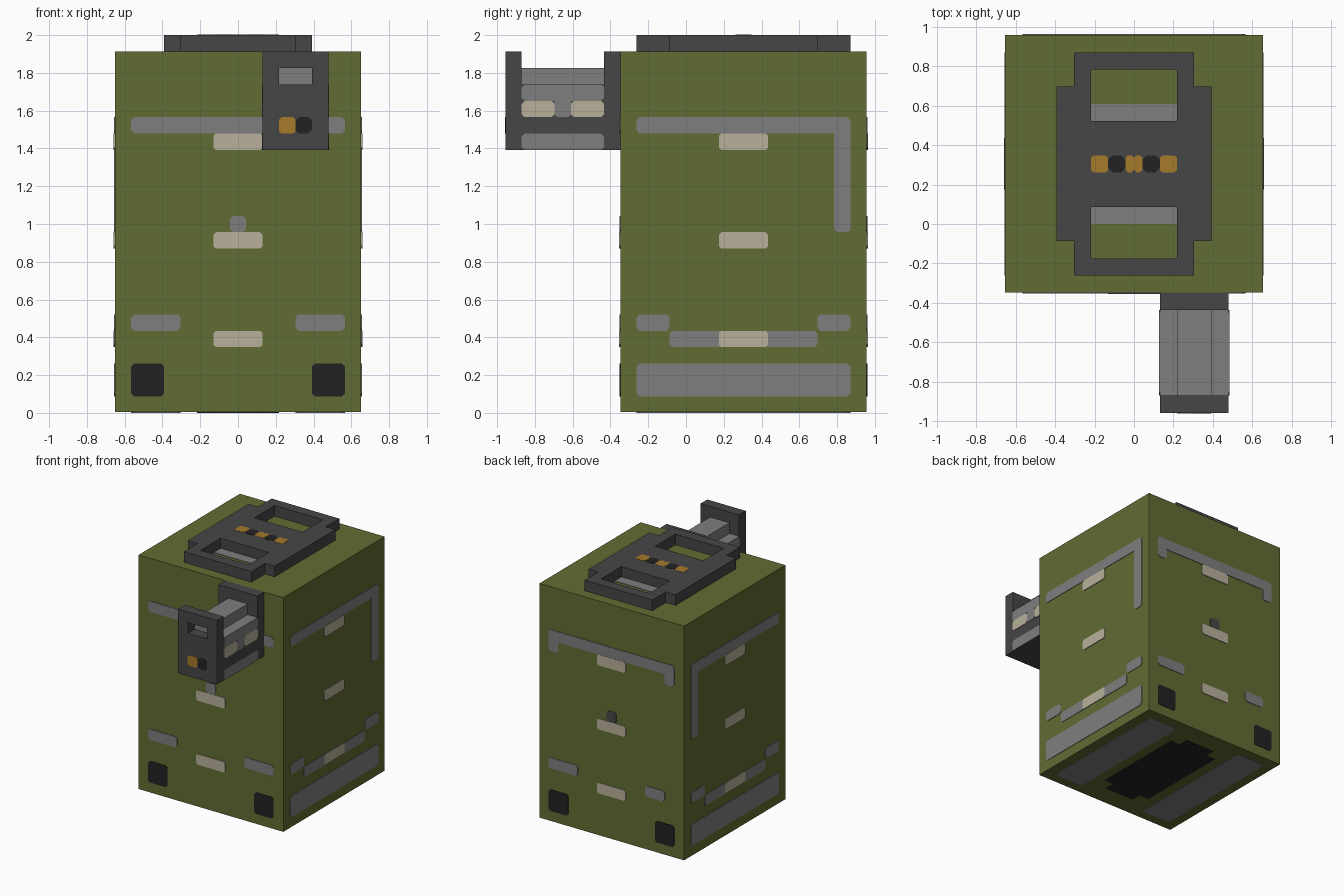
import bpy, bmesh
from mathutils import Vector, Matrix

cube = bpy.data.objects.get("Cube")
if cube:
    bpy.data.objects.remove(cube, do_unlink=True)

U = 2 / 23      # one grid unit; the model is 23 units tall
THIN = 0.05     # thickness of painted plates, in units


def material(name, r, g, b):
    m = bpy.data.materials.new(name)
    m.use_nodes = True
    m.diffuse_color = (r, g, b, 1)
    m.node_tree.nodes["Principled BSDF"].inputs["Base Color"].default_value = (r, g, b, 1)
    return m


OLIVE = material("olive", 0.12, 0.15, 0.033)
DARK = material("dark_grey", 0.061, 0.061, 0.061)
GREY = material("mid_grey", 0.209, 0.209, 0.209)
TAN = material("tan", 0.479, 0.434, 0.328)
ORANGE = material("orange", 0.381, 0.195, 0.025)
BLACK = material("black", 0.016, 0.016, 0.016)

X, Y, Z = Vector((1, 0, 0)), Vector((0, 1, 0)), Vector((0, 0, 1))


def frame(origin, u, v):
    """Matrix taking (u, v, outward) units on a face to world space."""
    m = Matrix((u, v, u.cross(v))).transposed().to_4x4()
    return Matrix.Scale(U, 4) @ Matrix.Translation(origin) @ m


def add_prism(bm, loops, depth):
    """Extrude an outline, with any holes, from the face outwards."""
    edges = []
    for loop in loops:
        vs = [bm.verts.new((u, v, 0)) for u, v in loop]
        edges += [bm.edges.new((a, b)) for a, b in zip(vs, vs[1:] + vs[:1])]
    faces = [f for f in bmesh.ops.triangle_fill(bm, edges=edges, use_beauty=True)["geom"]
             if isinstance(f, bmesh.types.BMFace)]
    ext = bmesh.ops.extrude_face_region(bm, geom=faces, use_keep_orig=True)["geom"]
    for v in ext:
        if isinstance(v, bmesh.types.BMVert):
            v.co.z += depth


def finish(name, bm, mats, matrix):
    bmesh.ops.recalc_face_normals(bm, faces=bm.faces)
    bm.transform(matrix)
    me = bpy.data.meshes.new(name)
    bm.to_mesh(me)
    bm.free()
    for m in mats:
        me.materials.append(m)
    ob = bpy.data.objects.new(name, me)
    bpy.context.collection.objects.link(ob)
    return ob


def prism(name, mat, fr, shapes, depth):
    bm = bmesh.new()
    for loops in shapes:
        add_prism(bm, loops, depth)
    return finish(name, bm, [mat], fr)


def rect(u0, u1, v0, v1):
    return [(u0, v0), (u1, v0), (u1, v1), (u0, v1)]


def chamfered(u0, u1, v0, v1, c=0.18):
    return [(u0 + c, v0), (u1 - c, v0), (u1, v0 + c), (u1, v1 - c),
            (u1 - c, v1), (u0 + c, v1), (u0, v1 - c), (u0, v0 + c)]


def stepped(w, h, step, cv=0):
    """Rectangle of half sizes w, h with square notched corners."""
    a, b = w - step[0], h - step[1]
    q = [(a, -h), (a, -b), (w, -b), (w, b), (a, b), (a, h)]
    return [(u, v + cv) for u, v in q + [(-u, -v) for u, v in q]]


def patches(name, mat, fr, rects, c=0.18, depth=THIN):
    return prism(name, mat, fr, [[chamfered(*r, c)] for r in rects], depth)


def box(name, mats, x, y, z):
    bm = bmesh.new()
    add_prism(bm, [rect(*x, *y)], z[1] - z[0])
    return finish(name, bm, mats, frame(Vector((0, 0, z[0])), X, Y))


# Main body
box("body", [OLIVE], (-7.5, 7.5), (-4, 11), (THIN, 22))

FRONT = frame(Vector((0, -4, 0)), X, Z)
BACK = frame(Vector((0, 11, 0)), -X, Z)
RIGHT = frame(Vector((7.5, 3.5, 0)), Y, Z)
LEFT = frame(Vector((-7.5, 3.5, 0)), -Y, Z)
BOTTOM = frame(Vector((0, 3.5, THIN)), -X, Y)
ROOF = frame(Vector((0, 3.5, 22)), X, Y)

# Tan labels on all four sides, black corner feet on front and back
for side, fr in (("front", FRONT), ("back", BACK), ("plus_x", RIGHT), ("minus_x", LEFT)):
    patches(side + "_tan_labels", TAN, fr,
            [(-1.5, 1.5, z, z + 1) for z in (4, 10, 16)], 0.15, THIN * 1.4)
for side, fr in (("front", FRONT), ("back", BACK)):
    patches(side + "_corner_pads", BLACK, fr, [(-6.5, -4.5, 1, 3), (4.5, 6.5, 1, 3)])

# Grey markings on the front and back
BAND = (-6.5, 6.5, 17, 18)
patches("front_grey_marks", GREY, FRONT,
        [BAND, (-6.5, -3.5, 5, 6), (3.5, 6.5, 5, 6), (-0.5, 0.5, 11, 12)])
patches("back_grey_marks", GREY, BACK,
        [BAND, (-6.5, -5.5, 16, 18), (5.5, 6.5, 16, 18), (-6.5, -3.5, 5, 6), (3.5, 5.5, 5, 6)])
patches("back_dark_mark", DARK, BACK, [(-0.5, 0.5, 11, 12)])

# Grey markings on the sides, with the upright stripe towards the rear
for side, fr, s in (("plus_x", RIGHT, 1), ("minus_x", LEFT, -1)):
    patches(side + "_grey_marks", GREY, fr,
            [BAND, (6 * s - 0.5, 6 * s + 0.5, 11, 18), (-6.5, 6.5, 1, 3),
             (-6.5, -4.5, 5, 6), (4.5, 6.5, 5, 6), (-4.5, 4.5, 4, 5)])

# Underside
patches("bottom_runners", GREY, BOTTOM, [(-6.5, -3.5, -6.5, 6.5), (3.5, 6.5, -6.5, 6.5)])
prism("bottom_pad", BLACK, BOTTOM, [[stepped(2.5, 5.5, (1, 1))]], THIN)

# Roof hatch with two openings, grey strips inside, and a row of lights
prism("roof_hatch", DARK, ROOF,
      [[stepped(4.5, 6.5, (1, 2)), rect(-2.5, 2.5, -5.5, -2.5), rect(-2.5, 2.5, 2.5, 5.5)]], 1)
prism("hatch_strips", GREY, ROOF,
      [[rect(-2.5, 2.5, -3.5, -2.5)], [rect(-2.5, 2.5, 2.5, 3.5)]], THIN)
HATCH_TOP = frame(Vector((0, 3.5, 23 - THIN / 2)), X, Y)
patches("hatch_orange_lights", ORANGE, HATCH_TOP,
        [(-2.5, -1.5, -0.5, 0.5), (-0.5, 0, -0.5, 0.5), (0, 0.5, -0.5, 0.5), (1.5, 2.5, -0.5, 0.5)],
        0.15, THIN)
patches("hatch_black_lights", BLACK, HATCH_TOP,
        [(-1.5, -0.5, -0.5, 0.5), (0.5, 1.5, -0.5, 0.5)], 0.25, THIN)

# Protruding device: mounting plate, lower block with grey top, upper rail
SPAN = (1.5, 5.5)
box("mount_plate", [DARK], SPAN, (-5, -4), (16, 22))
block = box("device_block", [DARK, GREY], SPAN, (-10, -5), (16, 20))
for p in block.data.polygons:
    p.material_index = 1 if p.normal.z > 0.5 else 0
box("device_rail", [GREY], (2.5, 4.5), (-10, -5), (20, 21))

# End plate with a window and two indicator lights
END = frame(Vector((3.5, -10, 0)), X, Z)
prism("end_plate", DARK, END, [[rect(-2, 2, 16, 22), rect(-1, 1, 20, 21)]], 1)
END_FACE = frame(Vector((3.5, -11 + THIN / 2, 0)), X, Z)
patches("end_orange_light", ORANGE, END_FACE, [(-1, 0, 17, 18)], 0.15)
patches("end_black_light", BLACK, END_FACE, [(0, 1, 17, 18)], 0.22)

# Painted flanks of the device
for side, x, u in (("plus_x", 5.5, Y), ("minus_x", 1.5, -Y)):
    fr = frame(Vector((x, -7.5, 0)), u, Z)
    patches("device_grey_" + side, GREY, fr,
            [(-2.5, 2.5, 19, 20), (-0.5, 0.5, 18, 20), (-2.5, 2.5, 16, 17)])
    patches("device_tan_" + side, TAN, fr, [(-2.5, -0.5, 18, 19), (0.5, 2.5, 18, 19)])
